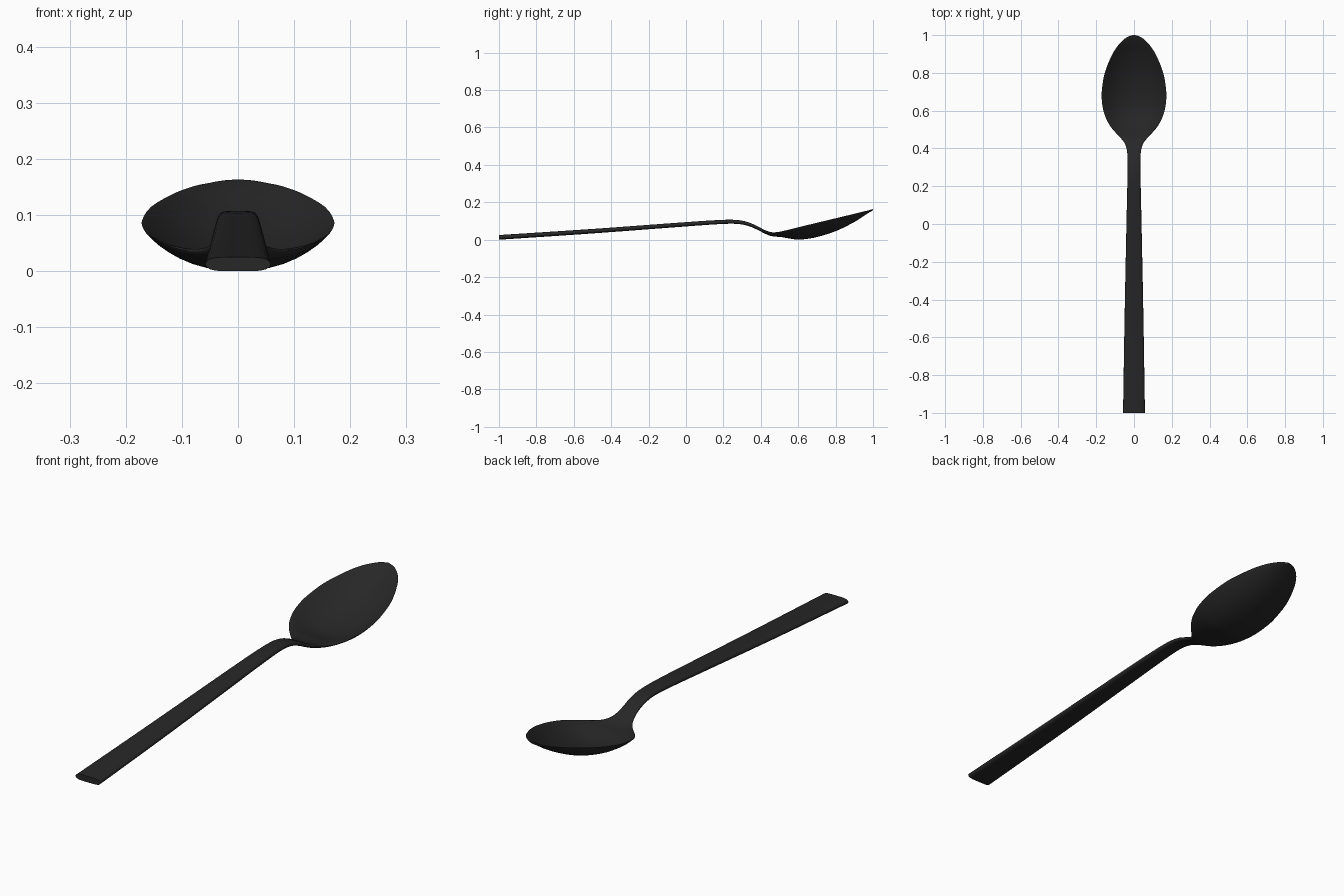
import bpy, bmesh
from math import sin, cos, pi

if "Cube" in bpy.data.objects:
    bpy.data.objects.remove(bpy.data.objects["Cube"])

# stations along the spoon: y, half width, edge height, bowl sag, thickness
STATIONS = [
    (-1.0, .058, .016, 0, .025), (-.5, .050, .049, 0, .024),
    (0, .040, .086, 0, .023), (.18, .036, .098, 0, .022),
    (.27, .034, .099, 0, .021), (.33, .034, .088, 0, .020),
    (.38, .036, .068, .001, .019), (.42, .046, .050, .004, .018),
    (.45, .066, .041, .008, .017), (.48, .094, .041, .013, .016),
    (.51, .120, .047, .022, .015), (.55, .144, .057, .040, .013),
    (.60, .162, .070, .060, .012), (.65, .170, .082, .068, .011),
    (.70, .171, .094, .071, .011), (.80, .155, .118, .064, .010),
    (.90, .114, .142, .039, .010), (.95, .081, .154, .019, .010),
    (.98, .050, .160, .006, .009), (.993, .029, .163, .002, .008),
    (1.0, .006, .164, 0, .006),
]
RING = 36
STEPS = 3


def slope(i, k):
    a, b = STATIONS[max(i - 1, 0)], STATIONS[min(i + 1, len(STATIONS) - 1)]
    return (b[k] - a[k]) / (b[0] - a[0])


def between(i, t):
    """Smooth interpolation between station i and i + 1."""
    p, q = STATIONS[i], STATIONS[i + 1]
    h = q[0] - p[0]
    out = [p[0] + h * t]
    for k in range(1, 5):
        out.append((2*t**3 - 3*t**2 + 1) * p[k] + (t**3 - 2*t**2 + t) * h * slope(i, k)
                   + (3*t**2 - 2*t**3) * q[k] + (t**3 - t**2) * h * slope(i + 1, k))
    return out


def section(bm, y, w, z, sag, thick):
    """Closed rounded cross-section, dished by the sag."""
    ring = []
    for j in range(RING):
        a = 2 * pi * j / RING
        u, side = cos(a), (1 if sin(a) >= 0 else -1)
        f = max(0, 1 - abs(u) ** 5) ** .5
        mid = z - sag * (1 - abs(u) ** 2.3)
        ring.append(bm.verts.new((w * u, y, mid + side * thick / 2 * f)))
    return ring


# spoon: one continuous loft from handle end to bowl tip
bm = bmesh.new()
rows = [between(i, s / STEPS) for i in range(len(STATIONS) - 1) for s in range(STEPS)]
rows.append(STATIONS[-1])
rings = [section(bm, *r) for r in rows]
for a, b in zip(rings, rings[1:]):
    for j in range(RING):
        k = (j + 1) % RING
        bm.faces.new((a[j], a[k], b[k], b[j]))
bm.faces.new(rings[0])
bm.faces.new(rings[-1])
bmesh.ops.recalc_face_normals(bm, faces=bm.faces)

# rest the lowest point on the ground
low = min(v.co.z for v in bm.verts)
bmesh.ops.translate(bm, verts=bm.verts, vec=(0, 0, -low))

mesh = bpy.data.meshes.new("spoon")
bm.to_mesh(mesh)
bm.free()
spoon = bpy.data.objects.new("spoon", mesh)
bpy.context.collection.objects.link(spoon)

# dark finish
mat = bpy.data.materials.new("dark_metal")
mat.diffuse_color = (.02, .02, .02, 1)
mat.use_nodes = True
mat.node_tree.nodes["Principled BSDF"].inputs["Base Color"].default_value = mat.diffuse_color
mesh.materials.append(mat)

bpy.context.view_layer.objects.active = spoon
spoon.select_set(True)
bpy.ops.object.shade_smooth_by_angle(angle=.8)
